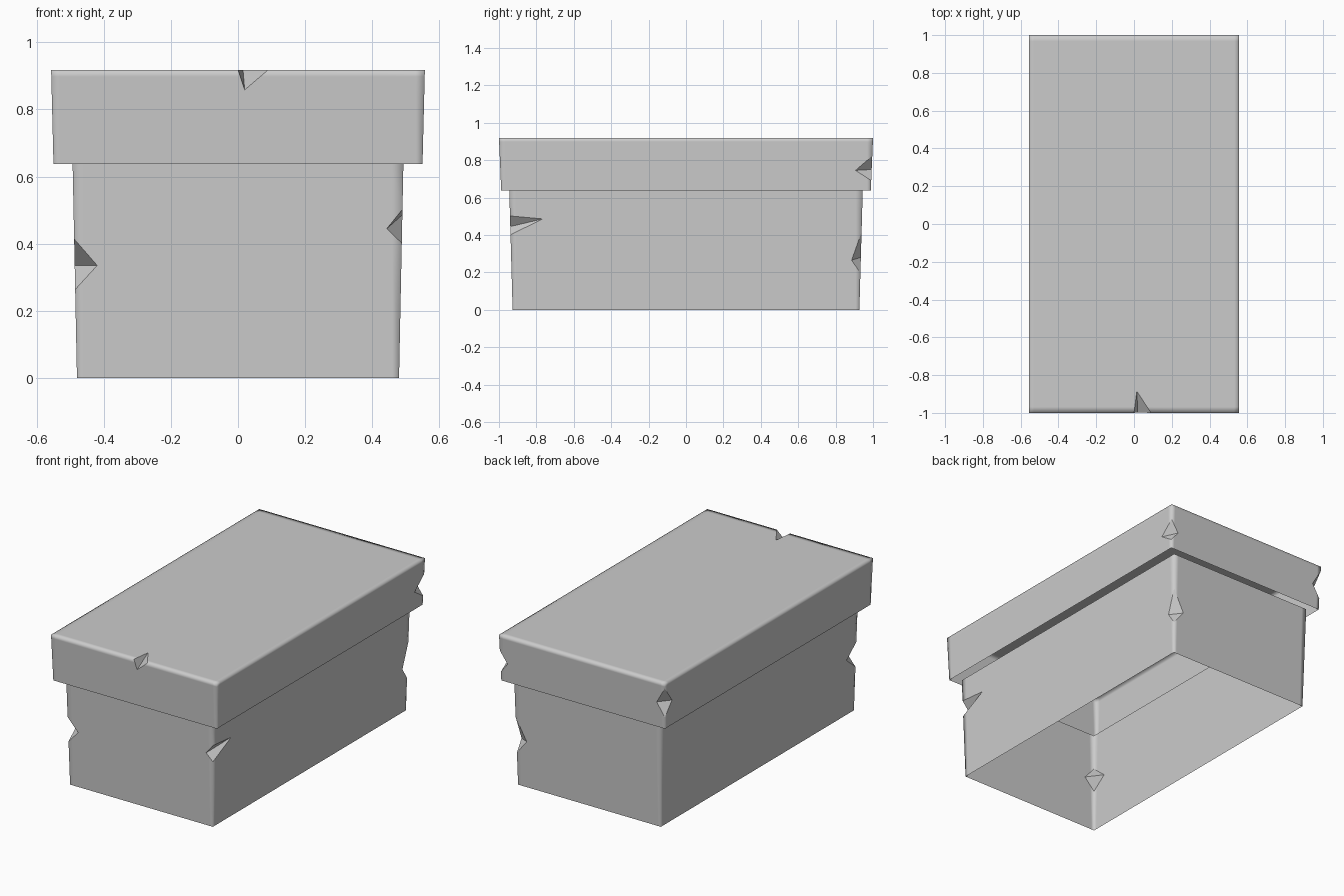
import bpy, bmesh
from mathutils import Vector

if "Cube" in bpy.data.objects:
    bpy.data.objects.remove(bpy.data.objects["Cube"])

BAND = 0.02  # distance of support loops from the edges


def new_object(name, bm):
    me = bpy.data.meshes.new(name)
    bm.to_mesh(me)
    bm.free()
    ob = bpy.data.objects.new(name, me)
    bpy.context.collection.objects.link(ob)
    return ob


def chip_cutter(chips):
    """Tetrahedra: two points along an edge, one on each adjoining face,
    enlarged about the valley line so they clear the surface."""
    bm = bmesh.new()
    for a, b, c, d in chips:
        mid = (Vector(c) + Vector(d)) / 2
        v = [bm.verts.new(mid + (Vector(p) - mid) * 1.7) for p in (a, b, c, d)]
        for i in ((0, 1, 2), (0, 3, 1), (0, 2, 3), (1, 3, 2)):
            bm.faces.new([v[k] for k in i])
    bmesh.ops.recalc_face_normals(bm, faces=bm.faces)
    return new_object("chip_cutter", bm)


def shell(name, bottom, top, z0, z1, open_top, chips):
    """Tapered box with support loops and chipped edges, left open at its ends."""
    bm = bmesh.new()
    bmesh.ops.create_cube(bm, size=2)
    for v in bm.verts:
        hx, hy = top if v.co.z > 0 else bottom
        v.co = (v.co.x * hx, v.co.y * hy, z1 if v.co.z > 0 else z0)
    hx, hy = (min(bottom[i], top[i]) - BAND for i in (0, 1))
    planes = [((s * hx, 0, 0), (1, 0, 0)) for s in (-1, 1)]
    planes += [((0, s * hy, 0), (0, 1, 0)) for s in (-1, 1)]
    planes += [((0, 0, z0 + BAND), (0, 0, 1)), ((0, 0, z1 - BAND), (0, 0, 1))]
    for co, no in planes:
        bmesh.ops.bisect_plane(bm, geom=bm.verts[:] + bm.edges[:] + bm.faces[:],
                               plane_co=co, plane_no=no)
    ob = new_object(name, bm)

    cutter = chip_cutter(chips)
    mod = ob.modifiers.new("chips", 'BOOLEAN')
    mod.operation = 'DIFFERENCE'
    mod.solver = 'EXACT'
    mod.object = cutter
    bpy.context.view_layer.objects.active = ob
    bpy.ops.object.modifier_apply(modifier=mod.name)
    bpy.data.objects.remove(cutter)

    # open the ends; walls smooth, chip facets flat
    bm = bmesh.new()
    bm.from_mesh(ob.data)
    bm.normal_update()
    ends = [z0] + ([z1] if open_top else [])
    caps = [f for f in bm.faces
            if any(all(abs(v.co.z - z) < 1e-4 for v in f.verts) for z in ends)]
    bmesh.ops.delete(bm, geom=caps, context='FACES')
    for f in bm.faces:
        f.smooth = max(abs(c) for c in f.normal) > 0.985
    bm.to_mesh(ob.data)
    bm.free()
    return ob


def corner_chip(x, y, zlo, zmid_x, zmid_y, zhi, dx, dy):
    """Chip on a vertical corner, reaching dx and dy along the two walls."""
    sx, sy = (1 if x > 0 else -1), (1 if y > 0 else -1)
    return ((x, y, zlo), (x, y, zhi),
            (x - sx * dx, y, zmid_x), (x, y - sy * dy, zmid_y))


# box walls
shell("box_body", (0.48, 0.927), (0.493, 0.945), 0, 0.638, True, [
    corner_chip(-0.487, -0.936, 0.26, 0.335, 0.335, 0.41, 0.067, 0.09),
    corner_chip(0.489, -0.939, 0.40, 0.445, 0.485, 0.50, 0.045, 0.17),
    corner_chip(0.486, 0.935, 0.19, 0.28, 0.265, 0.40, 0.07, 0.05),
])

# lid, with an extra chip on the front top edge
shell("box_lid", (0.55, 0.988), (0.557, 1.0), 0.638, 0.918, False, [
    corner_chip(0.554, 0.994, 0.685, 0.75, 0.745, 0.82, 0.05, 0.09),
    corner_chip(-0.554, 0.995, 0.70, 0.79, 0.79, 0.88, 0.055, 0.07),
    ((0.0, -1.0, 0.918), (0.09, -1.0, 0.918),
     (0.02, -0.998, 0.858), (0.015, -0.885, 0.918)),
])
